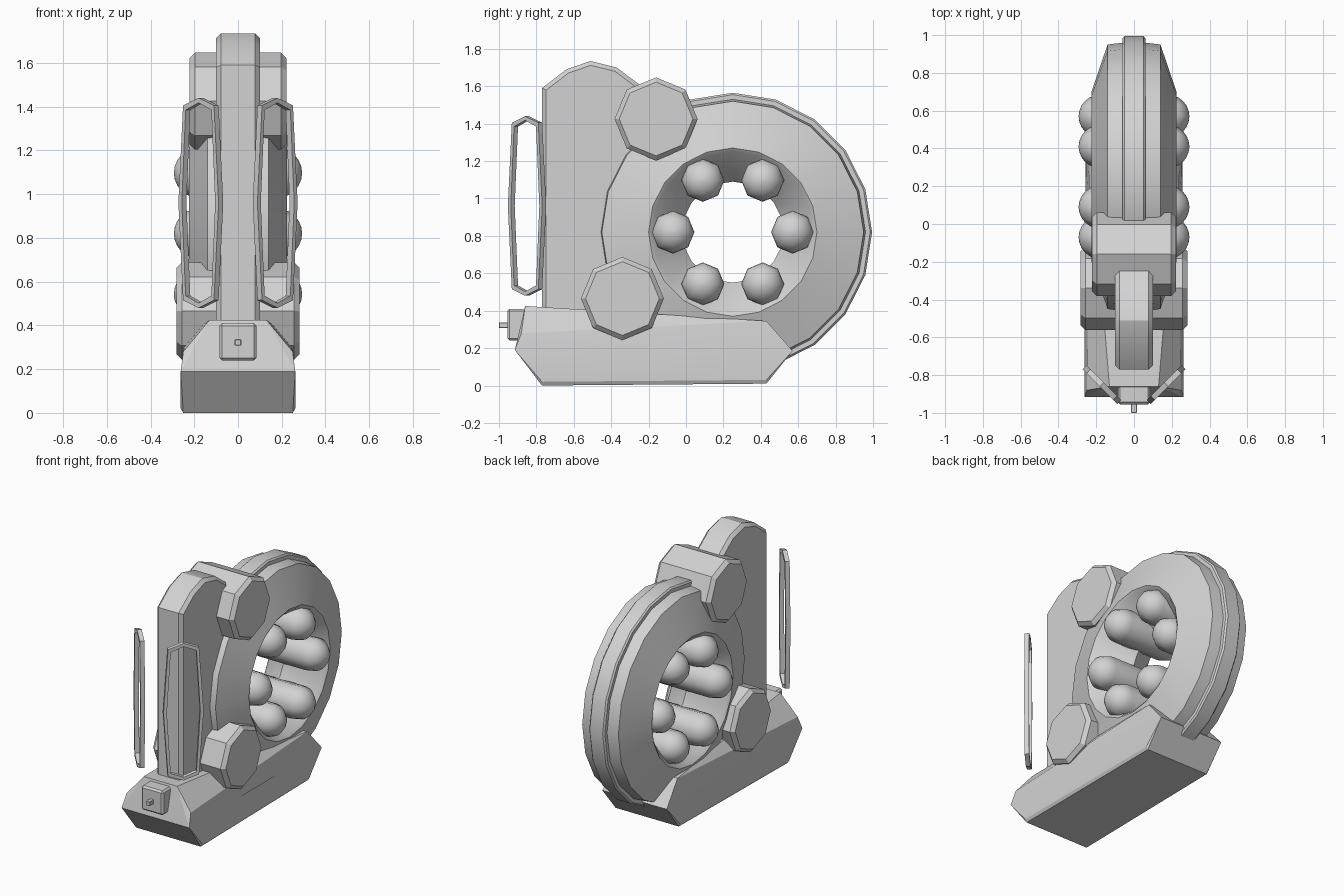
import bpy, bmesh, math
from mathutils import Vector

default_cube = bpy.data.objects.get("Cube")
if default_cube:
    bpy.data.objects.remove(default_cube, do_unlink=True)

GREY = 0.65
mat = bpy.data.materials.new("plain grey")
mat.use_nodes = True
mat.diffuse_color = (GREY, GREY, GREY, 1)
mat.node_tree.nodes["Principled BSDF"].inputs["Base Color"].default_value = (GREY, GREY, GREY, 1)


def finish(name, bm, smooth=30):
    """Turn a bmesh into a shaded, coloured object."""
    bmesh.ops.remove_doubles(bm, verts=bm.verts, dist=0.0005)
    bmesh.ops.recalc_face_normals(bm, faces=bm.faces)
    mesh = bpy.data.meshes.new(name)
    bm.to_mesh(mesh)
    bm.free()
    obj = bpy.data.objects.new(name, mesh)
    bpy.context.collection.objects.link(obj)
    mesh.materials.append(mat)
    bpy.ops.object.select_all(action='DESELECT')
    obj.select_set(True)
    bpy.context.view_layer.objects.active = obj
    bpy.ops.object.shade_smooth_by_angle(angle=math.radians(smooth))
    return obj


def lathe(name, profile, sides, y, z, closed=False, smooth=30):
    """Revolve (radius, x) points around an axis running along x."""
    bm = bmesh.new()
    rings = []
    for r, x in profile:
        ring = []
        for i in range(sides):
            a = math.tau * i / sides
            ring.append(bm.verts.new((x, y + r * math.sin(a), z + r * math.cos(a))))
        rings.append(ring)
    pairs = list(zip(rings, rings[1:]))
    if closed:
        pairs.append((rings[-1], rings[0]))
    else:
        bm.faces.new(rings[0])
        bm.faces.new(rings[-1])
    for a, b in pairs:
        for i in range(sides):
            j = (i + 1) % sides
            bm.faces.new((a[i], a[j], b[j], b[i]))
    return finish(name, bm, smooth)


def mirrored(half):
    """Extend a profile from its +x half to the -x half."""
    return half + [(r, -x) for r, x in reversed(half) if x > 0]


def box(name, centre, size, bevel):
    bm = bmesh.new()
    bmesh.ops.create_cube(bm, size=1)
    for v in bm.verts:
        v.co = Vector(centre) + v.co * Vector(size)
    bmesh.ops.bevel(bm, geom=bm.edges[:], offset=bevel, segments=1, affect='EDGES')
    return finish(name, bm)


# Large wheel with a raised centre rim and a bore narrowing to the middle
WHEEL_Y, WHEEL_Z = 0.25, 0.82
wheel = [(0.27, 0), (0.43, 0.21), (0.45, 0.225), (0.70, 0.14),
         (0.71, 0.06), (0.735, 0.06), (0.745, 0.05)]
lathe("wheel", mirrored(wheel), 20, WHEEL_Y, WHEEL_Z, closed=True)

# Six round-ended rollers around the bore
R = 0.115
cap = [(R * math.cos(t), 0.178 + R * math.sin(t))
       for t in (math.radians(d) for d in range(0, 91, 15))]
cap[-1] = (0.004, cap[-1][1])
for i in range(6):
    a = math.tau * i / 6
    lathe(f"roller_{i + 1}", mirrored(cap[::-1]), 8,
          WHEEL_Y + 0.32 * math.cos(a), WHEEL_Z + 0.32 * math.sin(a), smooth=50)

# Octagonal clamps joining wheel, post and base
for name, y, z, half in (("upper_clamp", -0.16, 1.425, 0.222),
                         ("lower_clamp", -0.34, 0.465, 0.282)):
    lathe(name, mirrored([(0.197, half), (0.222, half - 0.025)]), 8, y, z)

# Upright post with an arched top and chamfered edges
post = [(-0.77, 0.25), (-0.77, 1.59), (-0.64, 1.69), (-0.51, 1.735),
        (-0.37, 1.70), (-0.25, 1.61), (-0.25, 0.25)]
bm = bmesh.new()
face = bm.faces.new([bm.verts.new((-0.1, y, z)) for y, z in post])
ext = bmesh.ops.extrude_face_region(bm, geom=[face])
for v in ext["geom"]:
    if isinstance(v, bmesh.types.BMVert):
        v.co.x = 0.1
bmesh.ops.recalc_face_normals(bm, faces=bm.faces)
rim = [e for e in bm.edges if abs(e.verts[0].co.x - e.verts[1].co.x) < 0.01]
bmesh.ops.bevel(bm, geom=rim, offset=0.022, segments=1, affect='EDGES')
finish("post", bm)

# Faceted base: hull of mirrored corner points
corners = [(0.25, -0.77, 0), (0.262, -0.77, 0.02), (0.262, -0.915, 0.19),
           (0.25, -0.88, 0.28), (0.13, -0.86, 0.425), (0.262, -0.14, 0.19),
           (0.235, 0.43, 0.345), (0.25, 0.57, 0.185), (0.255, 0.43, 0.03),
           (0.245, 0.43, 0.01)]
bm = bmesh.new()
for x, y, z in corners:
    for s in (1, -1):
        bm.verts.new((s * x, y, z))
bmesh.ops.convex_hull(bm, input=bm.verts)
bmesh.ops.dissolve_limit(bm, angle_limit=math.radians(2), verts=bm.verts, edges=bm.edges)
finish("base", bm, 10)

# Front knob and its pin
box("knob", (0, -0.9, 0.325), (0.17, 0.11, 0.17), 0.012)
box("knob_pin", (0, -0.97, 0.322), (0.03, 0.06, 0.03), 0.003)

# Two slender open frames angled beside the post
outline = [(0, 0.48), (0.1, 0.445), (0.13, 0), (0.1, -0.445),
           (0, -0.48), (-0.1, -0.445), (-0.13, 0), (-0.1, 0.445)]
for side, name in ((1, "left_frame"), (-1, "right_frame")):
    bm = bmesh.new()
    c = math.sqrt(0.5)
    loops = []
    for inset, depth in ((0, -0.015), (0, 0.015), (0.022, 0.015), (0.022, -0.015)):
        loop = []
        for u, v in outline:
            u *= 1 - inset / 0.13
            v *= 1 - inset / 0.48
            loop.append(bm.verts.new((side * (0.17 + c * (u + depth)),
                                      -0.85 + c * (u - depth), 0.96 + v)))
        loops.append(loop)
    for k in range(4):
        a, b = loops[k], loops[(k + 1) % 4]
        for i in range(8):
            j = (i + 1) % 8
            bm.faces.new((a[i], a[j], b[j], b[i]))
    finish(name, bm)
